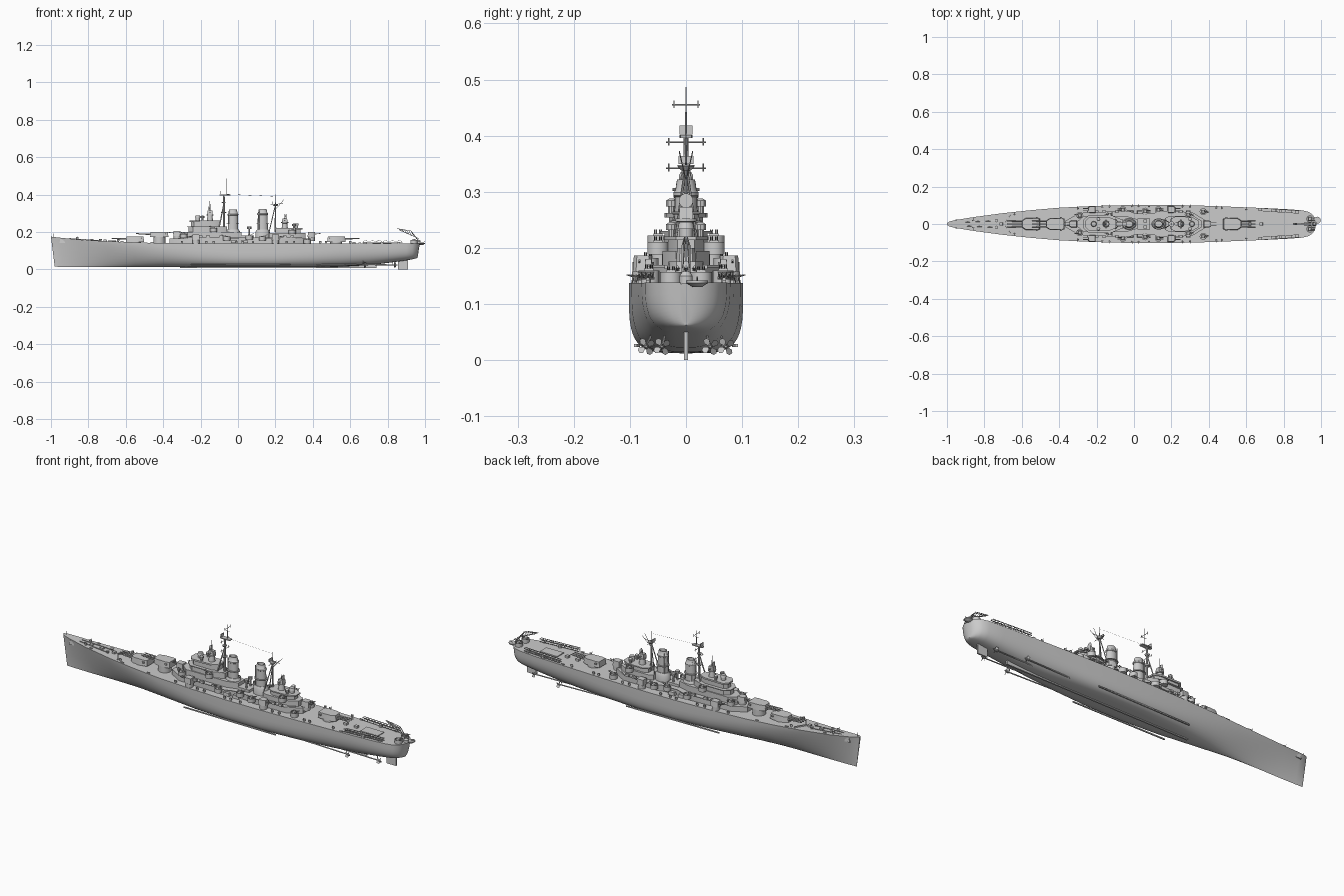
import bpy, bmesh, math
from mathutils import Vector


def make(name, bm):
    bmesh.ops.recalc_face_normals(bm, faces=bm.faces)
    me = bpy.data.meshes.new(name)
    bm.to_mesh(me)
    bm.free()
    ob = bpy.data.objects.new(name, me)
    bpy.context.collection.objects.link(ob)
    return ob


def loft(name, rings):
    bm = bmesh.new()
    vs = [[bm.verts.new(p) for p in r] for r in rings]
    n = len(vs[0])
    for a, b in zip(vs, vs[1:]):
        for i in range(n):
            bm.faces.new((a[i], a[(i + 1) % n], b[(i + 1) % n], b[i]))
    bm.faces.new(vs[0])
    bm.faces.new(vs[-1])
    return make(name, bm)


def prism(name, half, z0, z1, top=1.0, y=0):
    """Mirrored half plan outline, extruded upward with an optional taper."""
    pl = half + [(a, -b) for a, b in reversed(half)]
    cx = (half[0][0] + half[-1][0]) / 2
    return loft(name, [[(cx + (a - cx) * s, y + b * s, z) for a, b in pl]
                       for z, s in ((z0, 1), (z1, top))])


def box(name, x0, x1, y, hw, z0, z1, top=1.0):
    return prism(name, [(x0, hw), (x1, hw)], z0, z1, top, y)


def turned(name, x, y, prof, sx=1.0, n=16):
    """Stack of circles (radius, z); sx stretches along the ship."""
    return loft(name, [[(x + r * sx * math.cos(k * math.tau / n),
                         y + r * math.sin(k * math.tau / n), z) for k in range(n)] for r, z in prof])


def rod(name, p, q, r=0.0015, r2=None, n=6):
    p, q = Vector(p), Vector(q)
    d = (q - p).normalized()
    u = d.orthogonal().normalized()
    v = d.cross(u)
    return loft(name, [[c + (u * math.cos(k * math.tau / n) + v * math.sin(k * math.tau / n)) * s
                        for k in range(n)] for c, s in ((p, r), (q, r2 or r))])


# Hull: x, deck half width, deck height, keel height, section fullness
stations = [(-1.0, .004, .175, .014, 1), (-.985, .014, .173, .014, 1), (-.95, .022, .169, .013, .95),
            (-.85, .038, .159, .012, .95), (-.7, .058, .15, .012, 1.15), (-.55, .074, .144, .012, 1.6),
            (-.4, .087, .14, .012, 2.2), (-.2, .097, .138, .012, 3.3), (0, .102, .137, .012, 4.2),
            (.2, .102, .137, .012, 4.2), (.4, .097, .137, .012, 3.4), (.55, .091, .137, .014, 2.8),
            (.7, .085, .137, .022, 2.6), (.82, .079, .137, .037, 2.8), (.9, .073, .138, .048, 3),
            (.935, .064, .138, .053, 3), (.955, .05, .138, .057, 3), (.968, .03, .138, .06, 3),
            (.972, .01, .138, .062, 3)]
rings = []
for x, hw, zd, zk, n in stations:
    side = []
    for k in range(13):
        a = k / 12 * math.pi / 2
        t = math.sin(a) ** (2 / n)
        rake = .02 * t * max(0, min(1, (-x - .85) / .15)) - .012 * t * max(0, min(1, (x - .9) / .07))
        side.append((x + rake, hw * max(0, math.cos(a)) ** (2 / n), zd - (zd - zk) * t))
    rings.append(side[:-1] + [(side[-1][0], 0, zk)] + [(a, -b, c) for a, b, c in reversed(side[:-1])])
loft("hull", rings)

# Underwater gear
box("keel", -.31, .74, 0, .004, .007, .03)
box("rudder", .855, .91, 0, .004, 0, .056)
for s in (-1, 1):
    rod("bilge_keel", (-.25, s * .085, .026), (.28, s * .09, .026), .004, n=4)
    for px, py, start in ((.68, .071, .42), (.84, .043, .58)):
        rod("propeller_shaft", (start, s * py * .9, .026), (px + .008, s * py, .024), .003)
        rod("propeller_strut", (px - .012, s * py, .024), (px - .012, s * py * .8, .055), .002)
        rod("propeller_hub", (px - .004, s * py, .024), (px + .012, s * py, .024), .005, .002, 10)
        for k in range(4):
            a = k * math.pi / 2 + .6
            c, d = math.cos(a), math.sin(a)
            q = [(px + e * f * .005, s * py + r * c - f * w * d, .024 + r * d + f * w * c)
                 for r, w, e in ((.003, .002, 1), (.011, .006, 1), (.016, .003, 1)) for f in (-1, 1)]
            bm = bmesh.new()
            v = [bm.verts.new(p) for p in q]
            bm.faces.new((v[0], v[1], v[3], v[2]))
            bm.faces.new((v[2], v[3], v[5], v[4]))
            make("propeller_blade", bm)


# Armament helpers; d is the firing direction along x
def turret(x, z, d):
    turned("turret_barbette", x, 0, [(.032, .13), (.032, z)], n=24)
    prism("turret", [(x + d * .05, .018), (x + d * .03, .031), (x - d * .03, .033), (x - d * .048, .028)],
          z, z + .029, .93)
    for y in (-.015, 0, .015):
        rod("turret_gun", (x + d * .04, y, z + .015), (x + d * .125, y, z + .019), .0042, .0025, 8)
    for y in (-.034, .034):
        box("turret_rangefinder", x - d * .03 - .005, x - d * .03 + .005, y, .004, z + .015, z + .022)


def twin_mount(x, y, z, d):
    turned("secondary_base", x, y, [(.019, z - .02), (.019, z)])
    prism("secondary_mount", [(x + d * .021, .012), (x + d * .012, .018), (x - d * .02, .018)],
          z, z + .028, .88, y)
    for o in (-.006, .006):
        rod("secondary_gun", (x + d * .015, y + o, z + .016), (x + d * .048, y + o, z + .02), .002)


def quad_mount(x, y, z, d):
    turned("gun_tub", x, y, [(.019, z - .012), (.019, z + .01), (.0175, z + .01), (.0175, z)])
    box("anti_air_mount", x - .009, x + .009, y, .01, z, z + .014, .8)
    for o in (-.006, -.003, .003, .006):
        rod("anti_air_gun", (x, y + o, z + .012), (x + d * .027, y + o, z + .02), .0011)


def light_gun(x, y, z):
    s = 1 if y > 0 else -1
    turned("light_gun_base", x, y, [(.004, z), (.002, z + .01)], n=8)
    box("light_gun_shield", x - .006, x + .006, y, .0015, z + .005, z + .016)
    rod("light_gun", (x, y - s * .004, z + .011), (x, y + s * .012, z + .016), .001)


turret(-.55, .147, -1)
turret(-.42, .172, -1)
turret(.525, .147, 1)
twin_mount(-.325, 0, .178, -1)
twin_mount(.392, 0, .172, 1)
for s in (-1, 1):
    for x, d in ((-.225, -1), (.2, 1)):
        twin_mount(x, s * .077, .158, d)
    for x, y, z, d in ((-.29, .046, .18, -1), (-.13, .05, .212, -1), (-.06, .076, .165, -1), (.06, .068, .172, 1),
                       (.13, .076, .165, 1), (.29, .05, .2, 1), (.37, .066, .15, 1), (.94, .027, .147, 1)):
        quad_mount(x, s * y, z, d)
    for x, y in ((-.3, .083), (-.17, .09), (-.13, .092), (-.01, .094), (.025, .094), (.08, .094),
                 (.26, .092), (.3, .092), (.44, .086), (.47, .085), (.6, .078), (-.64, .05), (-.86, .02)):
        light_gun(x, s * y, .136 if x > -.5 else .146 if x > -.7 else .158)

# Deckhouses
prism("main_deckhouse", [(-.365, .018), (-.3, .055), (-.05, .062), (.0, .05), (.09, .05),
                         (.12, .06), (.32, .058), (.385, .018)], .13, .166)
prism("boat_deck", [(-.31, .03), (-.27, .062), (-.03, .07), (.01, .056), (.1, .056), (.14, .07),
                    (.31, .064), (.35, .03)], .166, .169)
prism("forward_house", [(-.305, .012), (-.27, .042), (-.04, .042), (.02, .025)], .166, .2)
prism("bridge_lower", [(-.265, .014), (-.24, .036), (-.1, .038), (-.06, .022)], .2, .228)
prism("bridge_platform", [(-.272, .02), (-.245, .046), (-.12, .046), (-.07, .025)], .226, .23)
prism("pilot_house", [(-.25, .012), (-.235, .029), (-.13, .03), (-.1, .018)], .23, .254)
prism("bridge_wing", [(-.258, .018), (-.24, .038), (-.13, .036), (-.095, .02)], .254, .262)
prism("aft_house", [(.165, .03), (.19, .043), (.32, .042), (.36, .018)], .166, .194)
prism("aft_control_house", [(.2, .02), (.22, .032), (.3, .032), (.335, .015)], .194, .216)
prism("aft_platform", [(.195, .025), (.22, .04), (.31, .038), (.345, .018)], .214, .22)
box("midship_house", .02, .085, 0, .03, .166, .182)
for s in (-1, 1):
    for x in (-.24, -.2, -.16, -.09, .21, .25, .29):  # side lockers and rafts
        box("deck_locker", x - .011, x + .011, s * .067, .006, .169, .18, .9)
    for x in (-.02, .035):
        box("life_raft", x - .018, x + .018, s * .062, .009, .14, .156, .85)
    for x, z in ((-.19, .262), (.3, .22)):
        turned("side_director", x, s * .026, [(.006, z), (.006, z + .012), (.01, z + .012),
                                             (.01, z + .022), (.004, z + .026)], n=10)
    turned("searchlight_tower", .06, s * .016, [(.005, .18), (.005, .215), (.011, .217), (.011, .228)], n=10)

# Fire control directors with radar dishes
for x, z, d in ((-.15, .258, -1), (.25, .216, 1)):
    turned("director_tower", x, 0, [(.017, z), (.013, z + .03), (.019, z + .031), (.019, z + .036)])
    box("director_house", x - .015, x + .015, 0, .013, z + .036, z + .057, .85)
    rod("director_rangefinder", (x, -.024, z + .046), (x, .024, z + .046), .003, n=8)
    rod("director_radar", (x + d * .002, 0, z + .068), (x + d * .009, 0, z + .068), .004, .013, 12)
    rod("director_mast", (x, 0, z + .056), (x, 0, z + (.11 if d < 0 else .08)), .003, .001)
for x, z in ((-.215, .262), (.31, .22)):
    turned("main_battery_director", x, 0, [(.012, z), (.012, z + .014), (.015, z + .014), (.012, z + .026)])

# Funnels
for x, h in ((-.027, .3), (.132, .303)):
    turned("funnel_base", x, 0, [(.03, .166), (.03, .2), (.024, .212)], 1.3, 24)
    turned("funnel", x, 0, [(.0215, .2), (.02, h - .012), (.0225, h - .01), (.0225, h - .004),
                            (.019, h), (.016, h + .019), (.014, h + .019), (.014, h - .01)], 1.3, 24)
    for s in (-1, 1):
        rod("steam_pipe", (x - .02, s * .017, .2), (x - .02, s * .016, h + .012), .002)
    turned("funnel_platform", x, 0, [(.028, .245), (.028, .249)], 1.2, 20)

# Forward mast
rod("foremast", (-.075, 0, .2), (-.075, 0, .4), .007, .004, 10)
rod("topmast", (-.06, 0, .395), (-.06, 0, .487), .002, .0008)
for s in (-1, 1):
    rod("foremast_leg", (-.1, s * .026, .226), (-.077, s * .003, .345), .003)
prism("radar_platform", [(-.1, .006), (-.085, .012), (-.04, .01)], .396, .401)
turned("mast_platform", -.077, 0, [(.012, .3), (.015, .306)], n=12)
turned("mast_lookout", -.077, 0, [(.009, .355), (.012, .361)], n=12)
box("search_radar", -.093, -.09, 0, .012, .402, .418)
for z, w in ((.342, .036), (.388, .036), (.455, .025)):
    x = -.06 if z > .4 else -.075
    rod("foremast_yard", (x, -w, z), (x, w, z), .0012)
    for s in (-1, 1):
        rod("yard_aerial", (x, s * w * .85, z - .006), (x, s * w * .85, z + .008), .0012)
rod("masthead_aerial", (-.072, 0, .44), (-.048, 0, .44), .001)
rod("wire_aerial", (-.06, 0, .402), (.2, 0, .39), .0004, n=3)

# Aft mast
rod("mainmast", (.2, 0, .2), (.2, 0, .4), .005, .001, 8)
for s in (-1, 1):
    rod("mainmast_leg", (.165, s * .022, .195), (.198, s * .002, .335), .0025)
    rod("mainmast_stay", (.2, 0, .32), (.245, s * .012, .372), .001)
turned("mainmast_platform", .2, 0, [(.009, .338), (.015, .345), (.015, .348)], n=12)
box("aft_radar", .185, .188, 0, .013, .349, .364)
rod("mainmast_yard", (.2, -.034, .342), (.2, .034, .342), .0012)
rod("mainmast_boom", (.175, 0, .345), (.24, 0, .352), .0012)

# Catapults: lattice beams along both quarters
for s in (-1, 1):
    def pt(t, o, z):
        return (.665 + .215 * t, s * (.078 - .014 * t) + o, z)
    for o in (-.007, .007):
        for z in (.145, .157):
            rod("catapult_rail", pt(0, o, z), pt(1, o, z), .0018, n=4)
        for k in range(12):
            rod("catapult_brace", pt(k / 12, o, .145 + .012 * (k % 2)),
                pt((k + 1) / 12, o, .157 - .012 * (k % 2)), .001, n=4)
    for k in range(13):
        rod("catapult_tie", pt(k / 12, -.007, .157), pt(k / 12, .007, .157), .0012, n=4)
    turned("catapult_pivot", .77, s * .071, [(.009, .137), (.009, .147)], n=12)

# Stern aircraft crane
turned("crane_pedestal", .965, .0, [(.012, .136), (.012, .15), (.006, .158)], n=12)
for o in (-.006, .006):
    rod("crane_post", (.968, o, .15), (.925, o, .205), .002)
    rod("crane_jib", (.925, o, .205), (.85, o * .4, .218), .0015)
    rod("crane_lower_jib", (.965, o, .165), (.86, o * .4, .212), .0015)
for k in range(6):
    t = k / 6
    rod("crane_brace", (.925 - .075 * t, 0, .205 + .013 * t), (.94 - .075 * t, 0, .177 + .032 * t), .0012)
turned("stern_platform", .98, .02, [(.008, .13), (.019, .137), (.019, .142)], n=12)
rod("stern_flagstaff", (.975, .02, .14), (.999, .02, .148), .0015)
prism("hangar_hatch", [(.72, .028), (.82, .026)], .136, .141)

# Foredeck fittings
rod("jackstaff", (-.985, 0, .17), (-.985, 0, .192), .001)
for s in (-1, 1):
    turned("capstan", -.735, s * .018, [(.008, .148), (.005, .154), (.009, .162)], n=12)
    rod("anchor_chain", (-.735, s * .018, .154), (-.9, s * .01, .165), .0018)
    box("anchor", -.955, -.925, s * .019, .004, .14, .162, .7)
    rod("breakwater", (-.69, 0, .152), (-.655, s * .05, .15), .005, n=4)
    for x, y, z in ((-.82, .033, .156), (-.62, .06, .146), (-.46, .076, .141), (.65, .082, .137), (.86, .068, .137)):
        box("bollard", x - .007, x + .007, s * y, .003, z - .003, z + .006)
for x in (-.84, -.78, -.71, .62, .68):
    box("deck_hatch", x - .009, x + .009, 0, .009, .136, .162 + (-.015 if x > 0 else .02 * (-x - .8)), .9)

for ob in bpy.context.collection.objects:
    ob.select_set(True)
    bpy.context.view_layer.objects.active = ob
bpy.ops.object.shade_smooth_by_angle(angle=math.radians(35))
